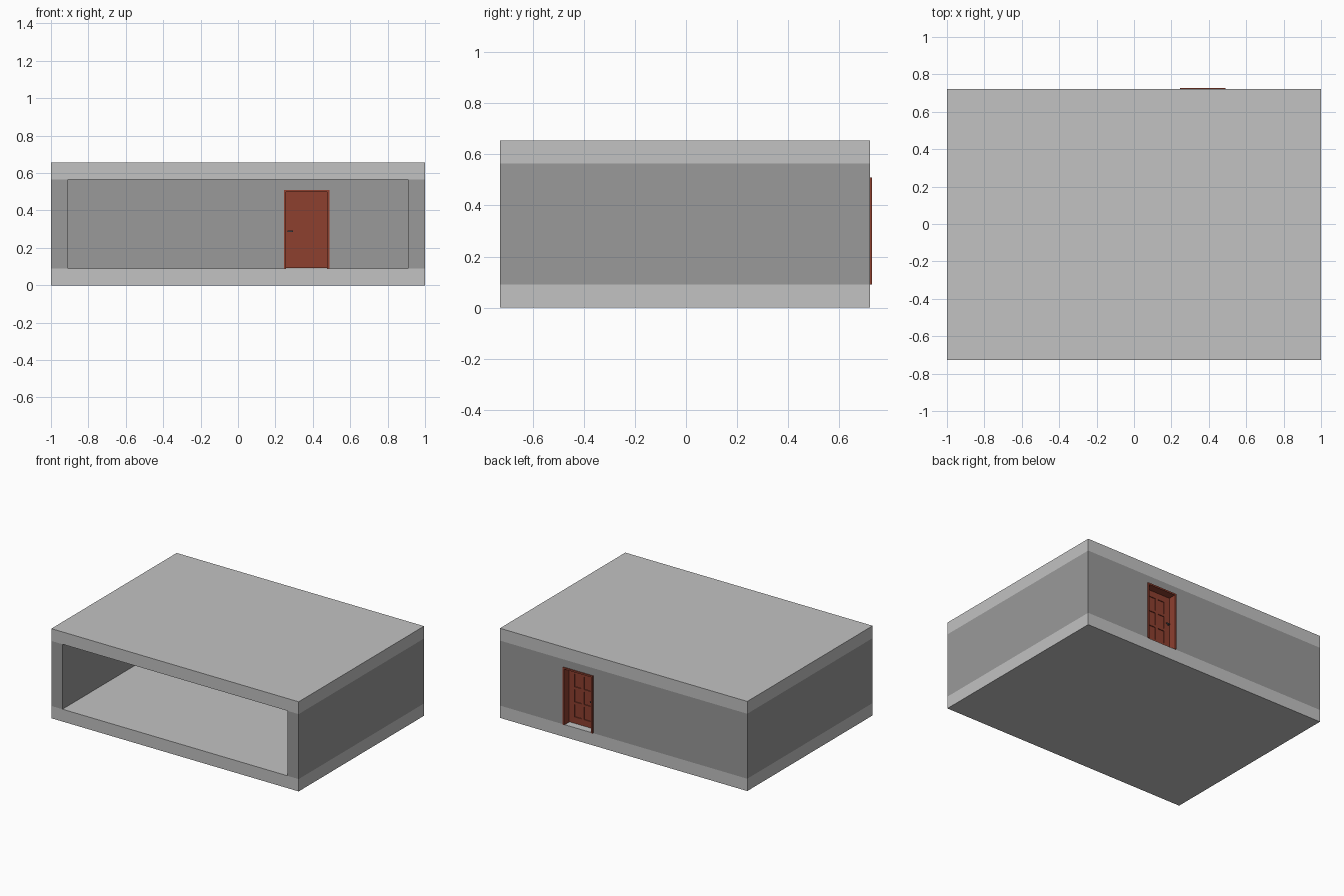
import bpy, bmesh

if "Cube" in bpy.data.objects:
    bpy.data.objects.remove(bpy.data.objects["Cube"])


def material(name, rgb):
    m = bpy.data.materials.new(name)
    m.diffuse_color = (*rgb, 1)
    m.use_nodes = True
    m.node_tree.nodes["Principled BSDF"].inputs["Base Color"].default_value = m.diffuse_color
    return m


SLAB = material("light grey slab", (0.54, 0.54, 0.54))
WALL = material("mid grey wall", (0.32, 0.32, 0.32))
BROWN = material("red brown wood", (0.27, 0.05, 0.028))
METAL = material("dark grey metal", (0.09, 0.095, 0.11))


def cell_solid(name, xs, ys, zs, filled, mats, mat_rule=lambda i, j, k: 0):
    """Closed solid from the filled cells of a stepped grid (outer skin only)."""
    axes = (xs, ys, zs)
    size = [len(a) - 1 for a in axes]
    bm = bmesh.new()
    verts = {}

    def solid(c):
        return all(0 <= c[a] < size[a] for a in range(3)) and filled(*c)

    def vert(c):
        if c not in verts:
            verts[c] = bm.verts.new([axes[a][c[a]] for a in range(3)])
        return verts[c]

    for c in ((i, j, k) for i in range(size[0]) for j in range(size[1]) for k in range(size[2])):
        if not solid(c):
            continue
        for a in range(3):
            for side in (0, 1):
                n = list(c)
                n[a] += 2 * side - 1
                if solid(n):
                    continue
                u, v = (a + 1) % 3, (a + 2) % 3
                loop = []
                for du, dv in ((0, 0), (1, 0), (1, 1), (0, 1)):
                    p = list(c)
                    p[a] += side
                    p[u] += du
                    p[v] += dv
                    loop.append(vert(tuple(p)))
                f = bm.faces.new(loop if side else loop[::-1])
                f.material_index = mat_rule(*c)
    me = bpy.data.meshes.new(name)
    bm.to_mesh(me)
    bm.free()
    for m in mats:
        me.materials.append(m)
    ob = bpy.data.objects.new(name, me)
    bpy.context.collection.objects.link(ob)
    return ob


def box(name, x, y, z, mat):
    return cell_solid(name, x, y, z, lambda i, j, k: True, [mat])


# Main dimensions
T = 0.09
Y0, Y1, H = -0.7275, 0.7205, 0.655
DX0, DX1, DTOP = 0.245, 0.488, 0.51
FW = 0.012

# Room: floor and ceiling slabs, two side walls, back wall with doorway, open front
def room_cell(i, j, k):
    if k in (0, 3):
        return True
    if i in (0, 4):
        return True
    return j == 1 and not (i == 2 and k == 1)


cell_solid("room_shell", [-1, -1 + T, DX0, DX1, 1 - T, 1], [Y0, Y1 - T, Y1],
           [0, T, DTOP, H - T, H], room_cell, [SLAB, WALL],
           lambda i, j, k: 0 if k in (0, 3) else 1)

# Door frame: two jambs and a head, slightly proud of the wall
cell_solid("door_frame", [DX0, DX0 + FW, DX1 - FW, DX1], [Y1 - T - 0.007, 0.7275],
           [T, DTOP - FW, DTOP], lambda i, j, k: i != 1 or k == 1, [BROWN])

# Door leaf with two columns of three sunken panels on both faces
px = [DX0 + FW, 0.302, 0.357, 0.376, 0.431, DX1 - FW]
pz = [T + 0.003, 0.14, 0.232, 0.25, 0.342, 0.36, 0.452, DTOP - FW]
cell_solid("door_leaf", px, [0.638, 0.644, 0.664, 0.670], pz,
           lambda i, j, k: j == 1 or not (i % 2 and k % 2), [BROWN])

# Lever handles inside and outside
for side, y, d in (("inner", 0.638, -1), ("outer", 0.670, 1)):
    box(side + "_handle_stem", [0.264, 0.272], sorted([y, y + d * 0.016]), [0.286, 0.294], METAL)
    box(side + "_handle_lever", [0.264, 0.294], sorted([y + d * 0.011, y + d * 0.017]),
        [0.286, 0.294], METAL)
